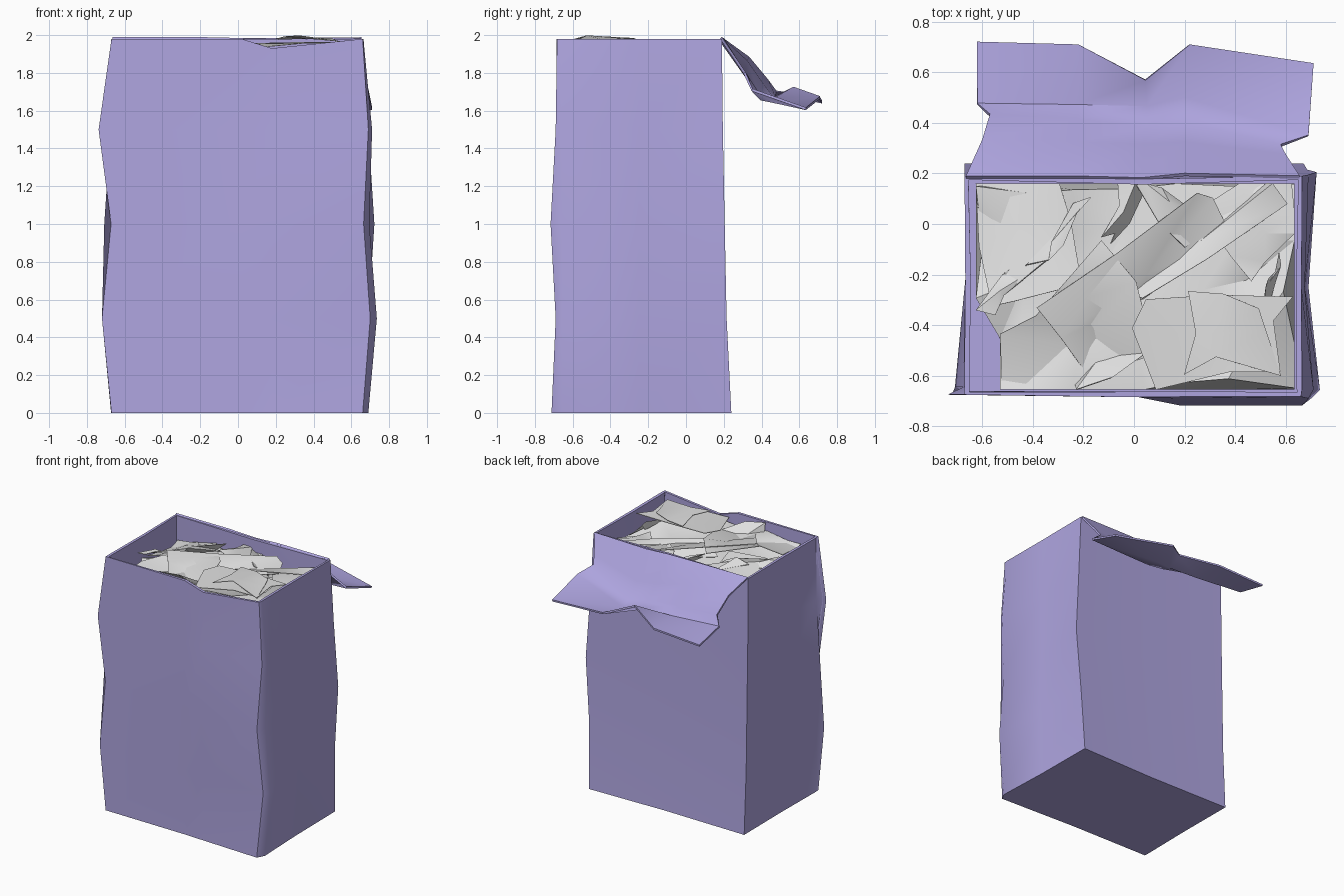
import bpy, bmesh, math, random
from mathutils import Vector, Euler

if "Cube" in bpy.data.objects:
    bpy.data.objects.remove(bpy.data.objects["Cube"])

random.seed(11)


def material(name, rgb):
    m = bpy.data.materials.new(name)
    m.diffuse_color = (*rgb, 1)
    m.use_nodes = True
    m.node_tree.nodes["Principled BSDF"].inputs["Base Color"].default_value = m.diffuse_color
    return m


PURPLE = material("lavender paper", (0.43, 0.38, 0.75))
GREY = material("pale grey tissue", (0.74, 0.74, 0.74))


def finish(bm, name, mat, thick, offset, angle):
    """Turn a bmesh into a thickened object, smooth except at creases."""
    me = bpy.data.meshes.new(name)
    bm.to_mesh(me)
    bm.free()
    ob = bpy.data.objects.new(name, me)
    bpy.context.collection.objects.link(ob)
    me.materials.append(mat)
    bpy.ops.object.select_all(action='DESELECT')
    ob.select_set(True)
    bpy.context.view_layer.objects.active = ob
    if thick:
        mod = ob.modifiers.new("thickness", 'SOLIDIFY')
        mod.thickness, mod.offset = thick, offset
        bpy.ops.object.modifier_apply(modifier=mod.name)
    bpy.ops.object.shade_smooth_by_angle(angle=math.radians(angle))
    return ob


def loft(bm, rows, closed=False):
    rows = [[bm.verts.new(p) for p in r] for r in rows]
    for a, b in zip(rows, rows[1:]):
        n = len(a)
        for i in range(n if closed else n - 1):
            j = (i + 1) % n
            bm.faces.new((a[i], a[j], b[j], b[i]))
    return rows


# bag body: wobbly rings, counter-clockwise from the front left corner
LEVELS = [0.0, 0.5, 1.0, 1.5, 1.98]
front_left = [-.67, -.72, -.672, -.738, -.67]
side_left = [-.672, -.675, -.708, -.675, -.671]
front_right = [.66, .70, .665, .69, .66]
side_right = [.69, .735, .695, .71, .664]
mid_right = [.675, .69, .675, .675, .662]
back_right = [.67, .685, .722, .69, .665]
front_y = [-.712, -.69, -.717, -.69, -.683]
back_y = [.24, .215, .205, .195, .19]
rings = []
for k, z in enumerate(LEVELS):
    rings.append([
        (front_left[k], -.675, z),
        (0.02, -.685, z),
        (0.18, -.692 if k == 0 else front_y[k], 1.93 if k == 4 else z),
        (front_right[k], front_y[k], z),
        (side_right[k], -.655, z),
        (mid_right[k], -.25, z),
        (back_right[k], back_y[k], z),
        (0.03, back_y[k] - .012, z),
        (-.67, back_y[k], z),
        (-.667, -.22, z),
        (side_left[k], -.645, z)])
bm = bmesh.new()
rows = loft(bm, rings, closed=True)
bm.faces.new(list(reversed(rows[0])))
bmesh.ops.recalc_face_normals(bm, faces=bm.faces)
finish(bm, "bag_body", PURPLE, 0.022, -1, 40)

# torn flap folded down behind the back rim
flap_rows = [
    [(-.665, .185, 1.985), (-.22, .185, 1.985), (.03, .178, 1.98), (.2, .195, 1.98), (.655, .185, 1.985)],
    [(-.60, .33, 1.88), (-.22, .32, 1.86), (.04, .31, 1.80), (.2, .32, 1.78), (.60, .27, 1.86)],
    [(-.57, .43, 1.76), (-.22, .41, 1.73), (.05, .38, 1.69), (.2, .40, 1.66), (.58, .31, 1.80)],
    [(-.62, .475, 1.70), (-.22, .47, 1.67), (.05, .465, 1.66), (.2, .5, 1.64), (.69, .35, 1.71)],
    [(-.62, .72, 1.645), (-.22, .71, 1.665), (.045, .57, 1.72), (.22, .71, 1.67), (.71, .635, 1.61)],
]
bm = bmesh.new()
loft(bm, flap_rows)
finish(bm, "torn_flap", PURPLE, 0.014, 0, 42)


def keep_inside(p):
    """Clamp tissue to the bag, leaving the front left pocket open."""
    left = -.53 if p.y < -.40 else -.625
    p.x = min(max(p.x, left), .635)
    p.y = min(max(p.y, -.655), .16)
    edge = min(p.x + .65, max(.66 - p.x, .12), .19 - p.y)
    p.z = min(p.z, 1.90 + min(edge, .2) * .5)
    return p


# tissue heap filling the bag, with a skirt down the sides
bm = bmesh.new()
nx, ny = 6, 4
heap = []
for j in range(-1, ny + 2):
    row = []
    for i in range(-1, nx + 2):
        u, v = min(max(i, 0), nx) / nx, min(max(j, 0), ny) / ny
        p = Vector((-.63 + 1.27 * u, -.66 + .82 * v, 1.55))
        if 0 <= i <= nx and 0 <= j <= ny:
            p += Vector((random.uniform(-.06, .06), random.uniform(-.05, .05), 0))
            p.z = 1.78 + .06 * math.sin(u * math.pi) + .08 * (1 - v) + random.uniform(-.06, .04)
        row.append(keep_inside(p))
    heap.append(row)
loft(bm, heap)
bmesh.ops.remove_doubles(bm, verts=bm.verts, dist=.001)
bmesh.ops.triangulate(bm, faces=bm.faces)
finish(bm, "tissue_heap", GREY, 0, 0, 30)


def sheet(name, centre, size, turn, tilt_x, tilt_y, n=3, crease=.03):
    """One sheet of tissue with random creases along its grid lines."""
    rot = Euler((tilt_x, tilt_y, turn)).to_matrix()
    rows = []
    for j in range(n):
        rows.append([keep_inside(Vector(centre) + rot @ Vector((
            (i / (n - 1) - .5) * size[0] + random.uniform(-.06, .06),
            (j / (n - 1) - .5) * size[1] + random.uniform(-.05, .05),
            random.uniform(-crease, crease)))) for i in range(n)])
    bm = bmesh.new()
    loft(bm, rows)
    bmesh.ops.triangulate(bm, faces=bm.faces)
    finish(bm, name, GREY, 0.004, 0, 32)


# big visible sheets
sheet("tissue_sheet_front_right", (.32, -.44, 1.965), (.58, .36), .05, .02, -.08, crease=.012)
sheet("tissue_sheet_front_left", (-.25, -.46, 1.91), (.6, .42), .6, .1, -.08)
sheet("tissue_sheet_middle", (.0, -.22, 1.91), (.8, .28), .72, .25, .05)
sheet("tissue_sheet_ridge", (.25, -.05, 1.88), (.75, .25), .6, -.3, .0)
sheet("tissue_sheet_back_left", (-.45, -.05, 1.85), (.36, .5), .1, -.15, -.15)
sheet("tissue_sheet_back_right", (.5, .0, 1.86), (.4, .35), .5, -.2, .1)
# small steep scraps along the left, right and back edges
for n, (x, y, turn) in enumerate([(-.5, -.25, .7), (-.3, -.05, 1.0), (-.03, .05, 1.2),
                                  (.53, -.3, 1.4), (.15, .05, -.9), (-.1, -.55, .5)]):
    sheet(f"tissue_scrap_{n}", (x, y, 1.89), (.28, .10), turn,
          random.choice((-.7, .7)), random.uniform(-.2, .2))
# highest corner, filling up behind the dipped front rim
sheet("tissue_peak", (.36, -.43, 1.985), (.34, .26), .0, .0, .0, crease=.012)
